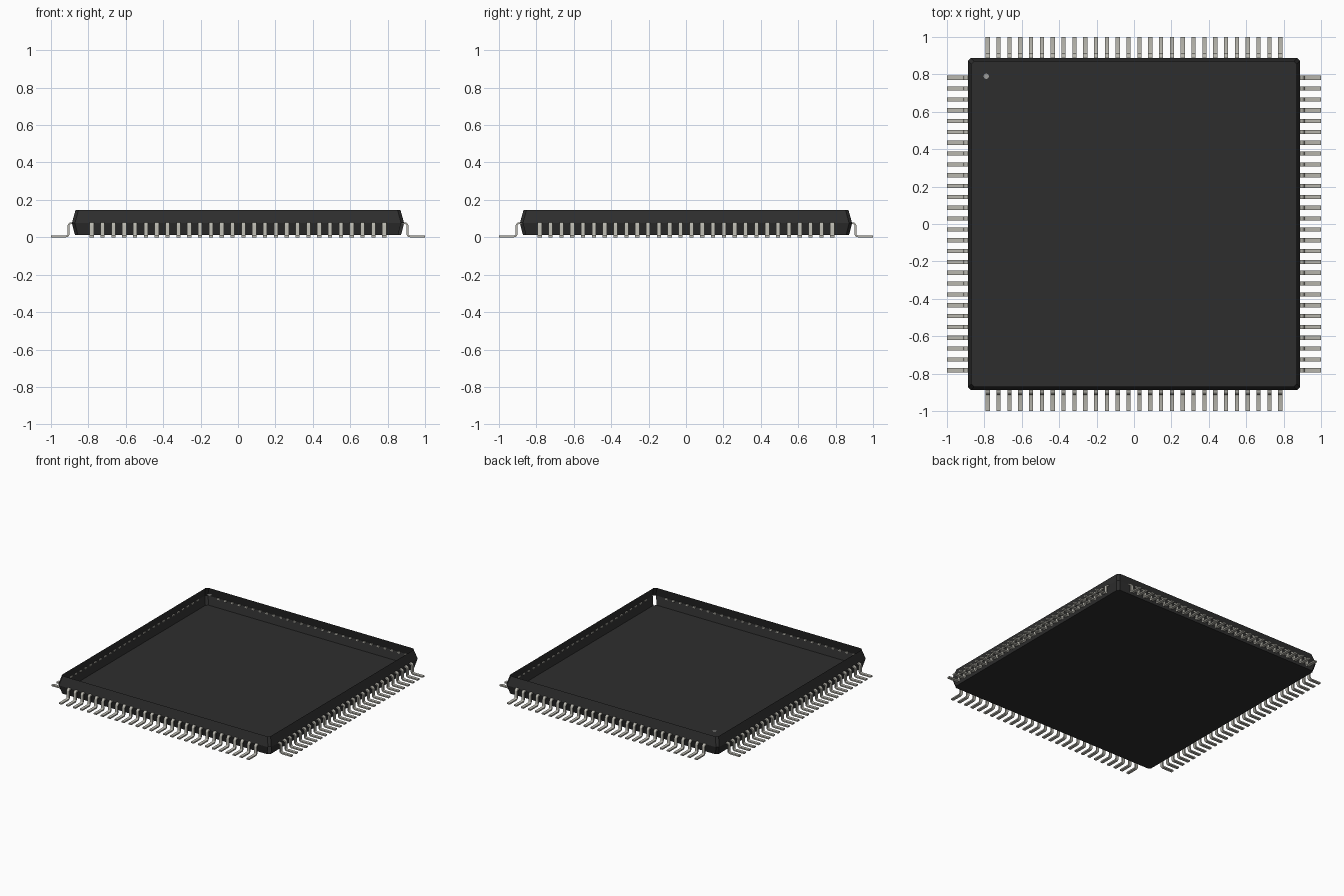
import bpy, bmesh, math
from mathutils import Vector, Matrix

old = bpy.data.objects.get("Cube")
if old:
    bpy.data.objects.remove(old, do_unlink=True)


def material(name, rgb):
    m = bpy.data.materials.new(name)
    m.use_nodes = True
    m.diffuse_color = (*rgb, 1)
    shader = m.node_tree.nodes["Principled BSDF"]
    shader.inputs["Base Color"].default_value = (*rgb, 1)
    shader.inputs["Roughness"].default_value = 0.6
    return m


BLACK = material("black plastic", (0.027, 0.027, 0.027))
METAL = material("pin metal", (0.48, 0.47, 0.42))
GREY = material("marker grey", (0.34, 0.34, 0.33))


def add_object(name, bm, mat):
    mesh = bpy.data.meshes.new(name)
    bm.to_mesh(mesh)
    bm.free()
    mesh.materials.append(mat)
    ob = bpy.data.objects.new(name, mesh)
    bpy.context.collection.objects.link(ob)
    return ob


def ring(bm, half, z, cut=0.016):
    """Square loop with chamfered corners, counter-clockwise."""
    verts = []
    for k in range(4):
        turn = Matrix.Rotation(k * math.pi / 2, 3, "Z")
        for x, y in ((half - cut, -half), (half, cut - half)):
            verts.append(bm.verts.new(turn @ Vector((x, y, z))))
    return verts


# Thin package shell: floor and outward-creased walls, open above
bm = bmesh.new()
loops = [ring(bm, h, z) for h, z in ((0.872, 0.013), (0.888, 0.076), (0.869, 0.145))]
bm.faces.new(list(reversed(loops[0])))
for level, (low, high) in enumerate(zip(loops, loops[1:])):
    for i in range(8):
        j = (i + 1) % 8
        # small gap at the lower front left corner
        if level == 0 and i == 0:
            continue
        bm.faces.new((low[i], low[j], high[j], high[i]))
add_object("package_shell", bm, BLACK)

# Round marker at the first pin
bm = bmesh.new()
bmesh.ops.create_circle(bm, cap_ends=True, segments=16, radius=0.017,
                        matrix=Matrix.Translation((-0.79, 0.79, 0.14)))
add_object("pin_one_marker", bm, GREY)


# Gull-wing pins: bent strip profile, swept across the pin width
THICK, WIDTH, COUNT, REACH = 0.01, 0.022, 28, 0.782
LEG, SHOULDER, BEND = 0.906, 0.075, 0.013


def strip_side(offset):
    """Pin outline at a distance from its centre line, as (distance, height)."""
    foot = THICK / 2
    pts = [(0.878, SHOULDER + offset)]
    for k in range(4):
        a = math.pi / 2 * (1 - k / 3)
        r = BEND + offset
        pts.append((LEG - BEND + r * math.cos(a), SHOULDER - BEND + r * math.sin(a)))
    for k in range(4):
        a = math.pi + math.pi / 2 * k / 3
        r = BEND - offset
        pts.append((LEG + BEND + r * math.cos(a), foot + BEND + r * math.sin(a)))
    pts.append((1.0, foot + offset))
    return pts


profile = strip_side(THICK / 2) + strip_side(-THICK / 2)[::-1]
half_count = len(profile) // 2

for k, side in enumerate(("left", "back", "right", "front")):
    bm = bmesh.new()
    for n in range(COUNT):
        y = REACH * (2 * n / (COUNT - 1) - 1)
        a, b = ([bm.verts.new((d, y + s * WIDTH / 2, z)) for d, z in profile]
                for s in (-1, 1))
        total = len(profile)
        for i in range(total):
            j = (i + 1) % total
            bm.faces.new((a[i], a[j], b[j], b[i]))
        for i in range(half_count - 1):
            p, q = total - 1 - i, total - 2 - i
            bm.faces.new((a[i], a[i + 1], a[q], a[p]))
            bm.faces.new((b[p], b[q], b[i + 1], b[i]))
    bmesh.ops.recalc_face_normals(bm, faces=bm.faces)
    bm.transform(Matrix.Rotation(k * math.pi / 2, 4, "Z"))
    ob = add_object("pins_" + side, bm, METAL)
    bpy.ops.object.select_all(action="DESELECT")
    ob.select_set(True)
    bpy.context.view_layer.objects.active = ob
    bpy.ops.object.shade_smooth_by_angle(angle=math.radians(40))
